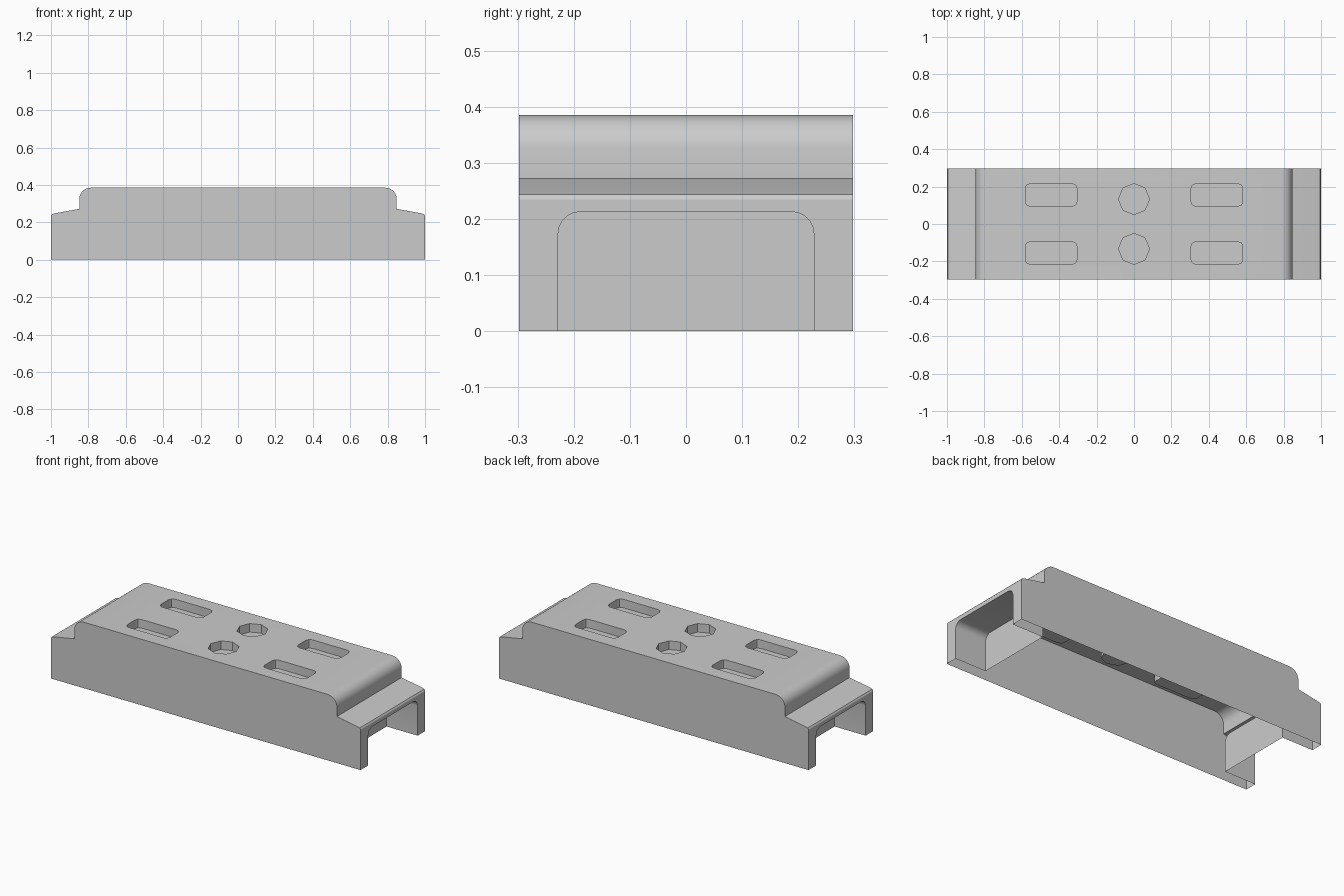
import bpy, bmesh
from math import sin, cos, pi, radians
from mathutils import Vector

if "Cube" in bpy.data.objects:
    bpy.data.objects.remove(bpy.data.objects["Cube"])

grey = bpy.data.materials.new("light grey")
grey.use_nodes = True
colour = (0.6, 0.6, 0.6, 1)
grey.diffuse_color = colour
grey.node_tree.nodes["Principled BSDF"].inputs["Base Color"].default_value = colour


def prism(name, outline, depth):
    """Closed outline of 3D points pushed along a depth vector."""
    bm = bmesh.new()
    face = bm.faces.new([bm.verts.new(p) for p in outline])
    ext = bmesh.ops.extrude_face_region(bm, geom=[face])
    new = [v for v in ext["geom"] if isinstance(v, bmesh.types.BMVert)]
    bmesh.ops.translate(bm, verts=new, vec=Vector(depth))
    bmesh.ops.recalc_face_normals(bm, faces=bm.faces)
    mesh = bpy.data.meshes.new(name)
    bm.to_mesh(mesh)
    bm.free()
    ob = bpy.data.objects.new(name, mesh)
    bpy.context.collection.objects.link(ob)
    return ob


def rounded_rect(u, v, hu, hv, r, steps):
    """2D rounded rectangle, centre (u, v), half sizes hu and hv."""
    pts = []
    for k, (su, sv) in enumerate([(1, 1), (-1, 1), (-1, -1), (1, -1)]):
        for i in range(steps + 1):
            a = (k + i / steps) * pi / 2
            pts.append((u + su * (hu - r) + r * cos(a), v + sv * (hv - r) + r * sin(a)))
    return pts


# Body: stepped side profile with rounded shoulders
TOP, HALF_W = 0.385, 0.298
half = [(1, 0), (1, 0.235), (0.994, 0.244), (0.98, 0.248), (0.848, 0.272)]
r = 0.06
for i in range(7):
    a = i / 6 * pi / 2
    half.append((0.848 - r + r * cos(a), TOP - r + r * sin(a)))
profile = half + [(-x, z) for x, z in reversed(half)]
body = prism("base_shell", [(x, -HALF_W, z) for x, z in profile], (0, 2 * HALF_W, 0))
body.data.materials.append(grey)

# Cutters: end pockets, slots and round recesses
FLOOR = 0.335
cutters = []
for s in (-1, 1):
    arch = rounded_rect(0, 0.0565, 0.228, 0.1565, 0.04, 5)
    cutters.append(prism("pocket_cutter", [(s * 0.8, y, z) for y, z in arch], (s * 0.4, 0, 0)))
    ring = [(0.083 * cos(i * pi / 4), s * 0.133 + 0.083 * sin(i * pi / 4)) for i in range(8)]
    recesses = [ring]
    for t in (-1, 1):
        recesses.append(rounded_rect(t * 0.443, s * 0.155, 0.138, 0.06, 0.025, 2))
    for outline in recesses:
        cutters.append(prism("recess_cutter", [(x, y, FLOOR) for x, y in outline], (0, 0, 0.2)))

for c in cutters:
    c.hide_render = True
    mod = body.modifiers.new("cut", "BOOLEAN")
    mod.operation = "DIFFERENCE"
    mod.solver = "EXACT"
    mod.object = c

# Bake the cuts and open the underside
graph = bpy.context.evaluated_depsgraph_get()
mesh = bpy.data.meshes.new_from_object(body.evaluated_get(graph))
body.modifiers.clear()
body.data = mesh
for c in cutters:
    bpy.data.objects.remove(c)
bm = bmesh.new()
bm.from_mesh(mesh)
under = [f for f in bm.faces if all(v.co.z < 0.001 for v in f.verts)]
bmesh.ops.delete(bm, geom=under, context="FACES")
for f in bm.faces:
    f.material_index = 0
bm.to_mesh(mesh)
bm.free()
mesh.materials.clear()
mesh.materials.append(grey)

bpy.ops.object.select_all(action="DESELECT")
body.select_set(True)
bpy.context.view_layer.objects.active = body
bpy.ops.object.shade_smooth_by_angle(angle=radians(30))
